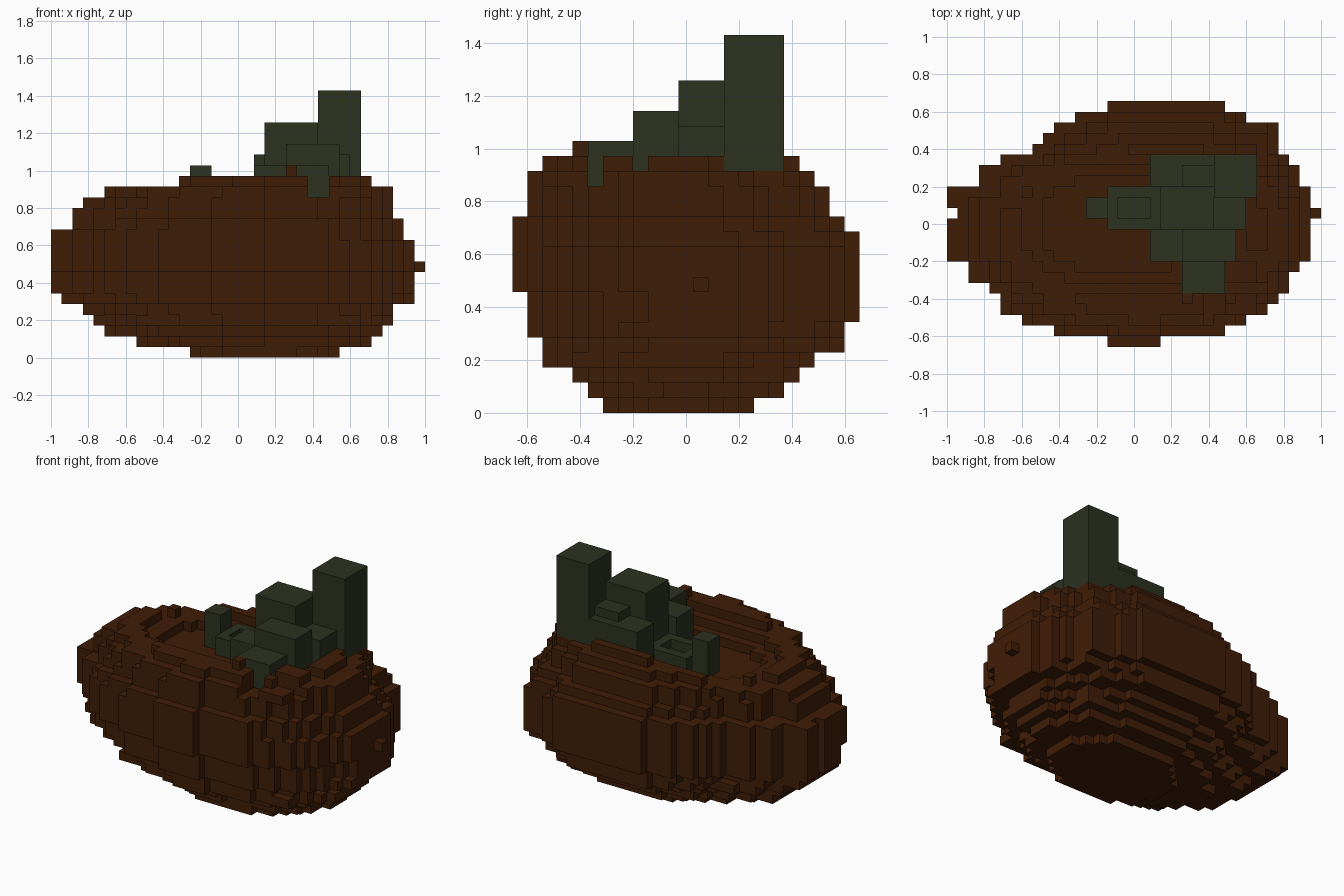
import bpy, bmesh

if "Cube" in bpy.data.objects:
    bpy.data.objects.remove(bpy.data.objects["Cube"])

S = 2 / 35  # block size
NX, NY = 35, 23


def material(name, rgb):
    m = bpy.data.materials.new(name)
    m.diffuse_color = (*rgb, 1)
    m.use_nodes = True
    m.node_tree.nodes["Principled BSDF"].inputs["Base Color"].default_value = m.diffuse_color
    return m


brown = material("dark brown", (0.051, 0.0125, 0.002))
green = material("dark green", (0.025, 0.032, 0.0145))


def blocks_to_object(name, cells, mat):
    """Build one flat-faced skin around a set of grid blocks."""
    bm = bmesh.new()
    verts = {}

    def vert(p):
        if p not in verts:
            verts[p] = bm.verts.new(((p[0] - NX / 2) * S, (p[1] - NY / 2) * S, p[2] * S))
        return verts[p]

    for cell in cells:
        for axis in range(3):
            for side in (0, 1):
                near = list(cell)
                near[axis] += 1 if side else -1
                if tuple(near) in cells:
                    continue
                u, v = (axis + 1) % 3, (axis + 2) % 3
                quad = []
                for a, b in ((0, 0), (1, 0), (1, 1), (0, 1)):
                    p = list(cell)
                    p[axis] += side
                    p[u] += a
                    p[v] += b
                    quad.append(vert(tuple(p)))
                bm.faces.new(quad if side else quad[::-1])
    me = bpy.data.meshes.new(name)
    bm.to_mesh(me)
    bm.free()
    me.materials.append(mat)
    bpy.context.collection.objects.link(bpy.data.objects.new(name, me))


def box(x0, x1, y0, y1, z0, z1):
    return {(i, j, k) for i in range(x0, x1) for j in range(y0, y1) for k in range(z0, z1)}


# Stem and leaves: stepped blocks
stem = box(25, 29, 14, 18, 16, 25)
for b in ((20, 25, 11, 15, 14, 22), (25, 28, 11, 14, 14, 19),
          (22, 27, 8, 11, 14, 20), (19, 22, 8, 11, 14, 18),
          (22, 26, 5, 8, 15, 18), (19, 25, 15, 18, 14, 19),
          (22, 25, 15, 17, 19, 20), (13, 15, 12, 14, 14, 18),
          (15, 20, 11, 15, 14, 16)):
    stem |= box(*b)
stem -= box(16, 19, 12, 14, 15, 16)

# Body: one slice per layer, (left, right, front, back) in blocks
layers = [(13, 27, 6, 16), (8, 30, 5, 18), (5, 31, 4, 19), (4, 32, 2, 20),
          (3, 32, 2, 22), (1, 34, 1, 22), (0, 34, 1, 23), (0, 34, 1, 23),
          (0, 34, 0, 23), (0, 34, 0, 23), (0, 34, 0, 23), (0, 33, 0, 23),
          (2, 33, 0, 22), (2, 32, 1, 21), (3, 32, 1, 21), (5, 32, 1, 20),
          (10, 30, 2, 19)]
# Outline from above: (left, right) of each row, front to back
plan = [(15, 20), (10, 26), (7, 28), (5, 30), (5, 31), (4, 32), (2, 32), (2, 33),
        (0, 34), (0, 34), (0, 34), (0, 34), (0, 34), (0, 34), (0, 34), (3, 33),
        (3, 33), (5, 32), (8, 31), (9, 31), (10, 31), (12, 28), (15, 26)]
CX = 18
body = set()
for k, (x0, x1, y0, y1) in enumerate(layers):
    for i, j, _ in box(x0, x1, y0, y1, k, k + 1):
        left, right = plan[int((j + 0.5 - y0) / (y1 - y0) * NY)]
        lo = CX - (CX - left) * (CX - x0) / CX
        hi = CX + (right - CX) * (x1 - CX) / (34 - CX)
        if lo <= i + 0.5 <= hi and plan[j][0] <= i < plan[j][1]:
            body.add((i, j, k))

# Sunken top, notches and single stray blocks
for k, rx, ry in ((14, 8, 5), (15, 10, 6), (16, 12, 7)):
    body -= {(i, j, k) for i in range(NX) for j in range(NY)
             if ((i - 16) / rx) ** 2 + ((j - 11) / ry) ** 2 < 1}
body -= box(0, 1, 12, 13, 0, 17)
body -= box(25, 35, 5, 6, 15, 17) | box(24, 26, 0, 5, 15, 17)
for j in (8, 14, 16, 17):
    body -= box(27, 35, j, j + 1, 16, 17)
body |= {(34, 12, 8), (22, 4, 17), (22, 4, 16), (22, 4, 15)}

blocks_to_object("body", body - stem, brown)
blocks_to_object("stem_and_leaves", stem, green)
